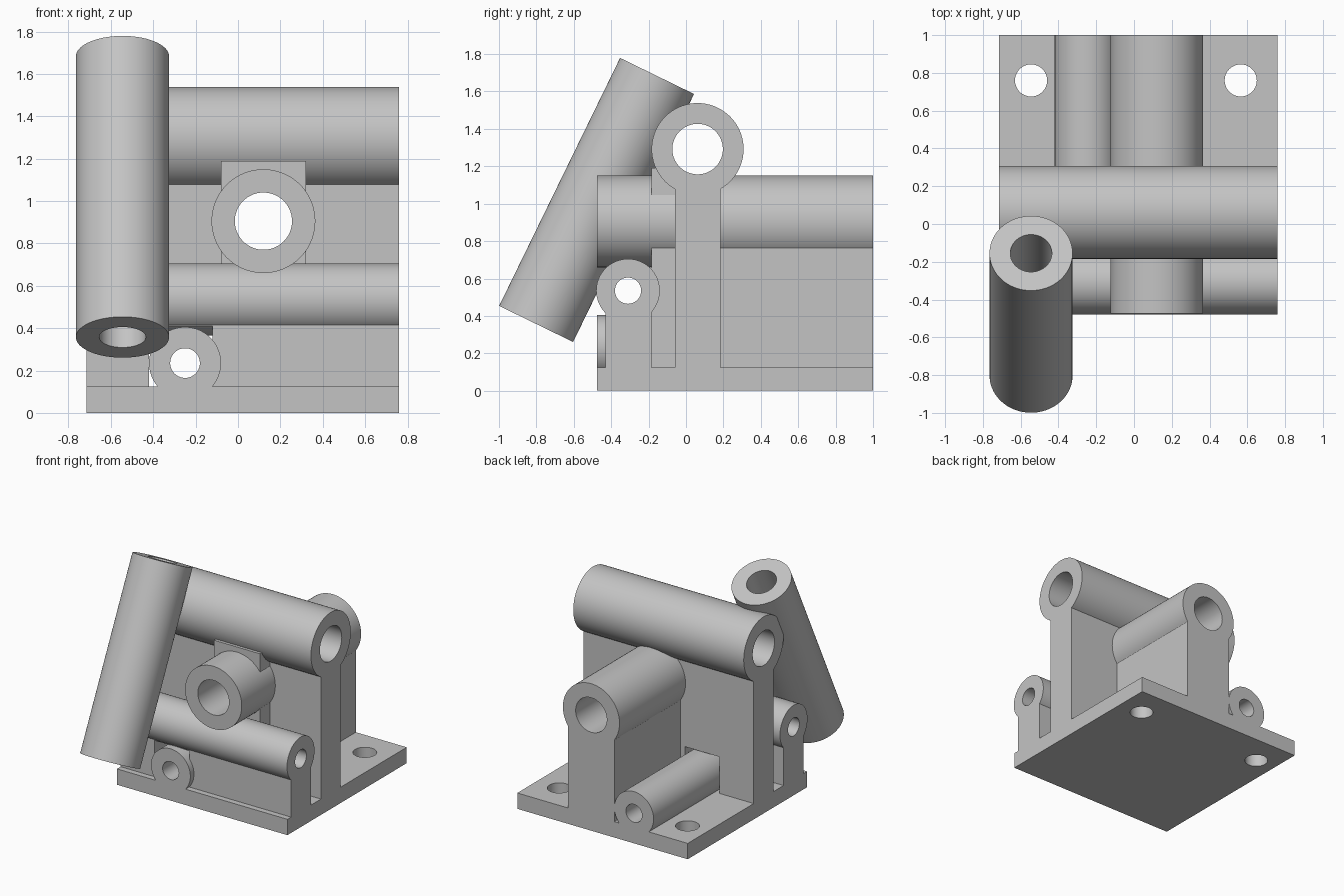
import bpy
import math

default = bpy.data.objects.get("Cube")
if default:
    bpy.data.objects.remove(default, do_unlink=True)

grey = bpy.data.materials.new("light grey")
grey.use_nodes = True
colour = (0.55, 0.55, 0.55, 1)
grey.diffuse_color = colour
grey.node_tree.nodes["Principled BSDF"].inputs["Base Color"].default_value = colour


def box(name, x, y, z):
    """Box from its extents on each axis."""
    bpy.ops.mesh.primitive_cube_add(size=1, location=[sum(r) / 2 for r in (x, y, z)])
    ob = bpy.context.object
    ob.name = name
    ob.scale = [r[1] - r[0] for r in (x, y, z)]
    bpy.ops.object.transform_apply(location=False, rotation=False)
    ob.data.materials.append(grey)
    return ob


def rod(name, centre, radius, length, rotation=(0, 0, 0)):
    bpy.ops.mesh.primitive_cylinder_add(vertices=72, radius=radius, depth=length,
                                        location=centre, rotation=rotation)
    ob = bpy.context.object
    ob.name = name
    ob.data.materials.append(grey)
    return ob


def cut(ob, cutters):
    bpy.context.view_layer.objects.active = ob
    for cutter in cutters:
        mod = ob.modifiers.new("cut", "BOOLEAN")
        mod.operation = "DIFFERENCE"
        mod.solver = "EXACT"
        mod.object = cutter
        bpy.ops.object.modifier_apply(modifier=mod.name)


# Overall footprint and base height
X, Y = (-0.715, 0.76), (-0.475, 1.0)
MX, MY, LONG = sum(X) / 2, sum(Y) / 2, 1.475
FLOOR = 0.124
SINK = 0.1
ALONG_X = (0, math.pi / 2, 0)
ALONG_Y = (math.pi / 2, 0, 0)
TILT = (-math.radians(26), 0, 0)

# Tubes: name, centre, outer radius, bore radius, rotation
tubes = [
    ("upper_cross_tube", (MX, 0.062, 1.292), 0.246, 0.135, ALONG_X),
    ("long_tube", (0.12, MY, 0.905), 0.245, 0.135, ALONG_Y),
    ("lower_cross_tube", (MX, -0.31, 0.535), 0.17, 0.07, ALONG_X),
    ("floor_tube", (-0.25, MY, 0.235), 0.17, 0.07, ALONG_Y),
    ("slanted_tube", (-0.545, -0.478, 1.02), 0.22, 0.11, TILT),
]
bores = []
for name, centre, outer, inner, rotation in tubes:
    tube = rod(name, centre, outer, LONG, rotation)
    bore = rod(name + "_bore", centre, inner, LONG + 0.2, rotation)
    cut(tube, [bore])
    bores.append(bore)

# Clearance tunnel for the floor tube through the cross walls
tunnel = box("tunnel_cutter", (-0.42, -0.12), (-1, 1.5), (FLOOR, 0.41))

# Base plate with two screw holes
base = box("base_plate", X, Y, (0, FLOOR))
screws = [rod("screw_cutter", (x, 0.76, 0), 0.085, 1) for x in (-0.545, 0.565)]
cut(base, screws)

# Walls that carry the tubes
upper_wall = box("upper_cross_wall", X, (-0.06, 0.184), (SINK, 1.1))
cut(upper_wall, [bores[1], tunnel])
lower_wall = box("lower_cross_wall", X, (-0.43, -0.185), (SINK, 0.44))
cut(lower_wall, [tunnel])
box("long_wall", (-0.08, 0.32), (-0.185, 1.0), (SINK, 0.766))
joint = box("tube_joint_block", (-0.08, 0.32), (-0.185, 0.184), (0.7, 1.19))
cut(joint, bores[:2])

for helper in bores + screws + [tunnel]:
    bpy.data.objects.remove(helper, do_unlink=True)

# Smooth round surfaces, sharp rims
for ob in bpy.data.objects:
    if ob.type == "MESH" and grey.name in ob.data.materials:
        bpy.ops.object.select_all(action="DESELECT")
        ob.select_set(True)
        bpy.context.view_layer.objects.active = ob
        bpy.ops.object.shade_smooth_by_angle(angle=math.radians(30))
